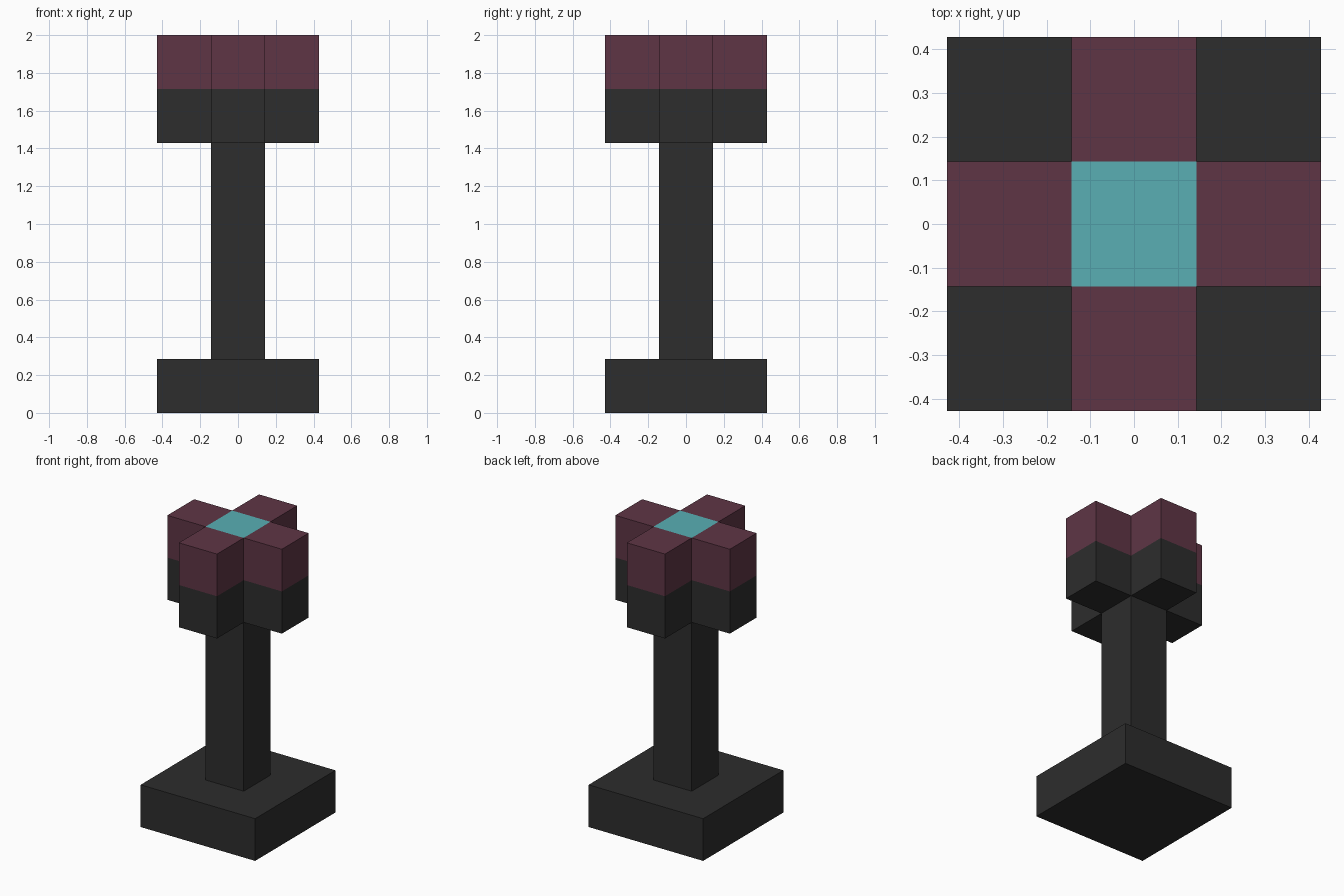
import bpy
import bmesh
from mathutils import Matrix, Vector

if "Cube" in bpy.data.objects:
    bpy.data.objects.remove(bpy.data.objects["Cube"], do_unlink=True)

U = 2 / 7  # one block; the model is seven blocks tall


def make_material(name, rgb):
    mat = bpy.data.materials.new(name)
    mat.use_nodes = True
    color = (*rgb, 1)
    mat.diffuse_color = color
    bsdf = next(n for n in mat.node_tree.nodes if n.type == "BSDF_PRINCIPLED")
    bsdf.inputs["Base Color"].default_value = color
    return mat


charcoal = make_material("charcoal", (0.026, 0.026, 0.026))
maroon = make_material("maroon", (0.114, 0.036, 0.060))
teal = make_material("teal", (0.100, 0.429, 0.456))


def block_mesh(width, bottom, top):
    """Centred square block, measured in block units."""
    bm = bmesh.new()
    size = Matrix.Diagonal((width * U, width * U, (top - bottom) * U, 1))
    place = Matrix.Translation((0, 0, (bottom + top) * U / 2))
    bmesh.ops.create_cube(bm, size=1, matrix=place @ size)
    return bm


def finish(name, bm, materials):
    bmesh.ops.recalc_face_normals(bm, faces=bm.faces[:])
    mesh = bpy.data.meshes.new(name)
    bm.to_mesh(mesh)
    bm.free()
    for mat in materials:
        mesh.materials.append(mat)
    obj = bpy.data.objects.new(name, mesh)
    bpy.context.collection.objects.link(obj)


# Foot plate and post
finish("base", block_mesh(3, 0, 1), [charcoal])
finish("post", block_mesh(1, 1, 5), [charcoal])

# Cross-shaped head: four arms pulled out of a central block
bm = block_mesh(1, 5, 7)
sides = [f for f in bm.faces if abs(f.normal.z) < 0.5]
directions = [f.normal.copy() for f in sides]
arms = bmesh.ops.extrude_discrete_faces(bm, faces=sides)["faces"]
for face, direction in zip(arms, directions):
    bmesh.ops.translate(bm, verts=face.verts[:], vec=direction * U)

# Split the head into a dark lower and a coloured upper layer
bmesh.ops.bisect_plane(bm, geom=bm.verts[:] + bm.edges[:] + bm.faces[:],
                       plane_co=Vector((0, 0, 6 * U)), plane_no=Vector((0, 0, 1)))
bm.normal_update()
for face in bm.faces:
    center = face.calc_center_median()
    if center.z > 6 * U:
        on_axis = center.xy.length < U / 4
        face.material_index = 2 if on_axis else 1
finish("cross_head", bm, [charcoal, maroon, teal])
